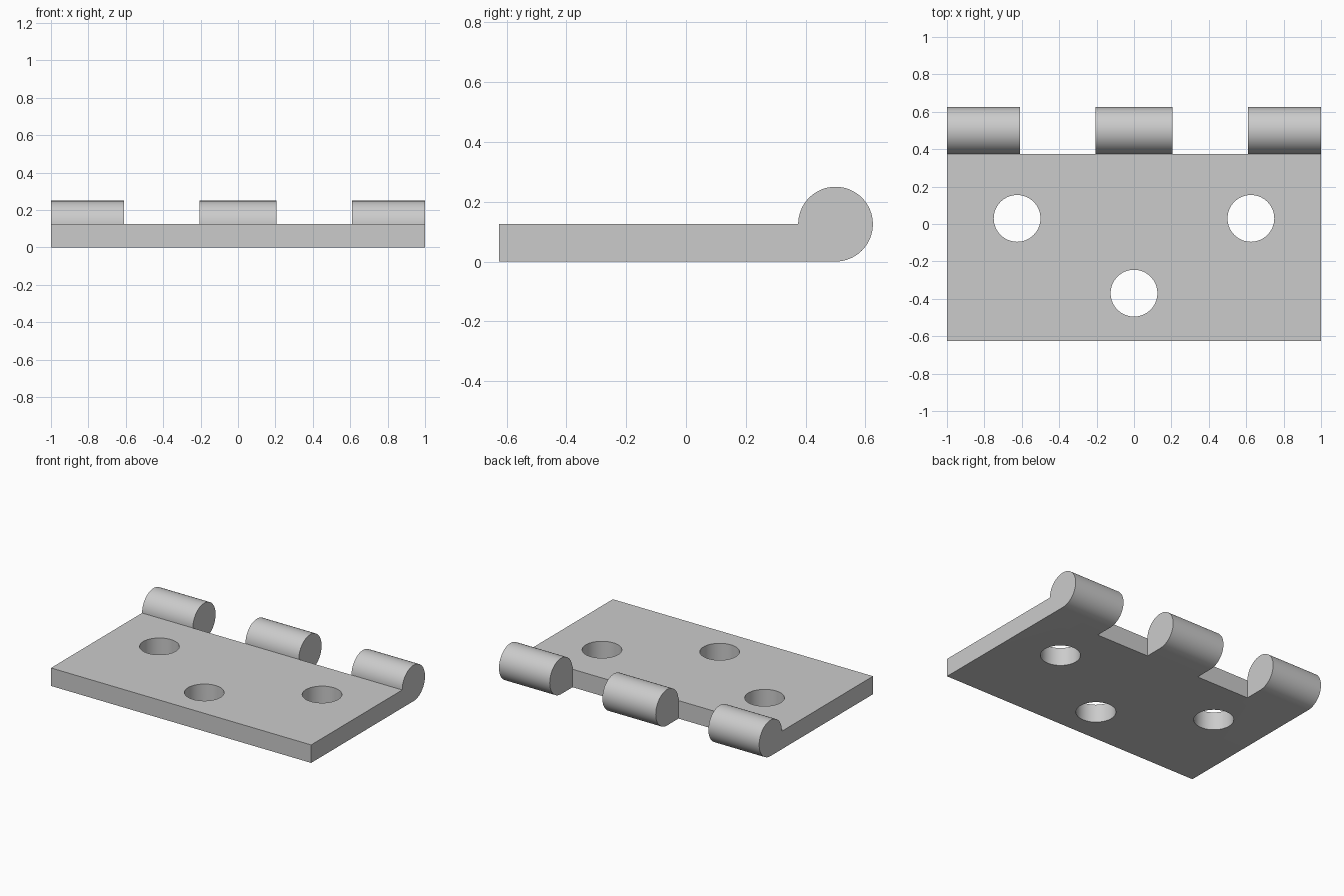
import bpy, bmesh
from math import sin, cos, pi, radians
from mathutils import Matrix

cube = bpy.data.objects.get("Cube")
if cube:
    bpy.data.objects.remove(cube)

R = 0.125          # plate thickness, knuckle radius and hole radius
PIN_Y = 0.5        # knuckle axis
BACK_Y = 0.375     # back edge of the plate

steel = bpy.data.materials.new("grey_steel")
steel.use_nodes = True
grey = (0.6, 0.6, 0.6, 1)
steel.diffuse_color = grey
steel.node_tree.nodes["Principled BSDF"].inputs["Base Color"].default_value = grey


def make_object(name, bm):
    bmesh.ops.recalc_face_normals(bm, faces=bm.faces)
    mesh = bpy.data.meshes.new(name)
    bm.to_mesh(mesh)
    bm.free()
    obj = bpy.data.objects.new(name, mesh)
    bpy.context.collection.objects.link(obj)
    mesh.materials.append(steel)
    return obj


def cut(target, cutter):
    cutter.hide_render = True
    mod = target.modifiers.new("cut", "BOOLEAN")
    mod.operation, mod.solver, mod.object = "DIFFERENCE", "EXACT", cutter
    bpy.context.view_layer.objects.active = target
    bpy.ops.object.modifier_apply(modifier=mod.name)
    bpy.data.objects.remove(cutter)


# Leaf: side profile of plate and rolled edge, extruded across the width
STEPS = 48
profile = [(-0.625, R), (-0.625, 0)]
for i in range(STEPS + 1):
    a = -pi / 2 + 1.5 * pi * i / STEPS
    profile.append((PIN_Y + R * cos(a), R + R * sin(a)))
bm = bmesh.new()
side = bm.faces.new([bm.verts.new((-1, y, z)) for y, z in profile])
ext = bmesh.ops.extrude_face_region(bm, geom=[side])
bmesh.ops.translate(bm, vec=(2, 0, 0),
                    verts=[v for v in ext["geom"] if isinstance(v, bmesh.types.BMVert)])
leaf = make_object("hinge_leaf", bm)

# Gaps between the knuckles
for s in (-1, 1):
    bm = bmesh.new()
    bmesh.ops.create_cube(bm, size=1, matrix=Matrix.Translation((s * 0.4075, BACK_Y + 0.25, R))
                          @ Matrix.Diagonal((0.405, 0.5, 0.6, 1)))
    cut(leaf, make_object("gap_cutter", bm))

# Screw holes
for x, y in ((-0.625, 0.03), (0.625, 0.03), (0, -0.37)):
    bm = bmesh.new()
    bmesh.ops.create_cone(bm, cap_ends=True, segments=64, radius1=R, radius2=R,
                          depth=0.6, matrix=Matrix.Translation((x, y, 0)))
    cut(leaf, make_object("hole_cutter", bm))

# Smooth barrels and holes, sharp corners
bpy.ops.object.select_all(action="DESELECT")
leaf.select_set(True)
bpy.context.view_layer.objects.active = leaf
bpy.ops.object.shade_smooth_by_angle(angle=radians(30))
